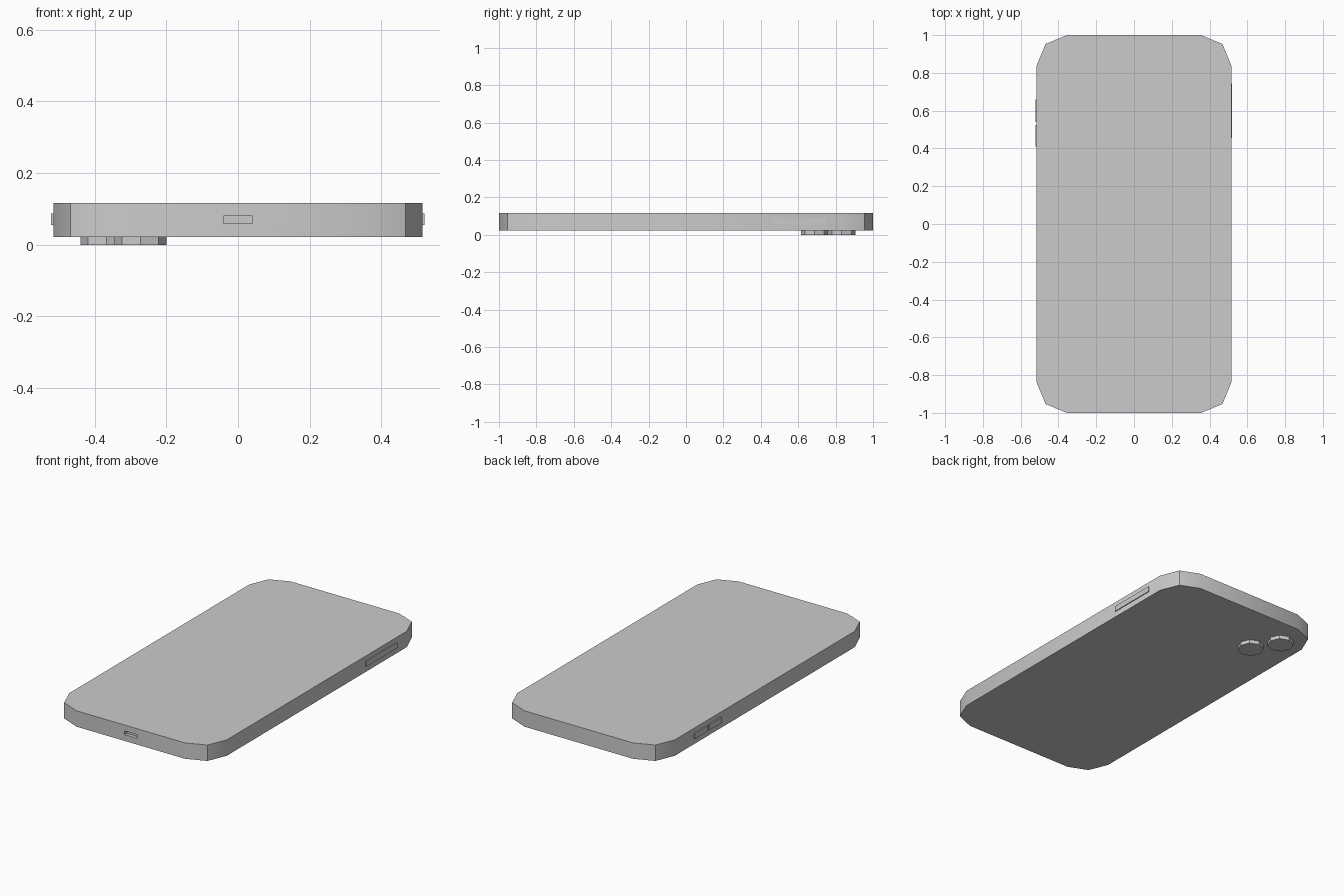
import bpy, bmesh, math
from math import cos, sin, pi

if "Cube" in bpy.data.objects:
    bpy.data.objects.remove(bpy.data.objects["Cube"])


def prism(name, outline, z0, z1):
    """Extrude a closed xy outline between two heights."""
    bm = bmesh.new()
    face = bm.faces.new([bm.verts.new((x, y, z0)) for x, y in outline])
    top = bmesh.ops.extrude_face_region(bm, geom=[face])["geom"]
    for v in top:
        if isinstance(v, bmesh.types.BMVert):
            v.co.z = z1
    bmesh.ops.recalc_face_normals(bm, faces=bm.faces)
    mesh = bpy.data.meshes.new(name)
    bm.to_mesh(mesh)
    bm.free()
    ob = bpy.data.objects.new(name, mesh)
    bpy.context.collection.objects.link(ob)
    return ob


def box(name, x0, x1, y0, y1, z0, z1):
    return prism(name, [(x0, y0), (x1, y0), (x1, y1), (x0, y1)], z0, z1)


# Body: slab with two-segment rounded corners
W, L, R = 0.515, 1.0, 0.16
outline = []
for i, (sx, sy) in enumerate([(1, 1), (-1, 1), (-1, -1), (1, -1)]):
    for k in range(3):
        a = i * pi / 2 + k * pi / 4
        outline.append((sx * (W - R) + R * cos(a), sy * (L - R) + R * sin(a)))
body = prism("phone_body", outline, 0.022, 0.116)

# Charging port: shallow slot cut in the bottom edge
cutter = box("port_cutter", -0.04, 0.04, -1.05, -0.98, 0.059, 0.081)
cut = body.modifiers.new("charging_port", "BOOLEAN")
cut.object = cutter
cut.solver = "EXACT"
bpy.context.view_layer.objects.active = body
body.select_set(True)
bpy.ops.object.modifier_apply(modifier=cut.name)
bpy.data.objects.remove(cutter)
bpy.ops.object.shade_smooth_by_angle(angle=math.radians(30))

# Side buttons
box("power_button", 0.50, 0.520, 0.455, 0.745, 0.055, 0.087)
box("volume_up_button", -0.522, -0.50, 0.54, 0.66, 0.055, 0.087)
box("volume_down_button", -0.522, -0.50, 0.41, 0.525, 0.055, 0.087)

# Octagonal camera lenses on the back, set diagonally
for name, cx, cy in [("upper_lens", -0.3675, 0.8325), ("lower_lens", -0.2725, 0.6875)]:
    ring = [(cx + 0.0725 * cos(k * pi / 4), cy + 0.0725 * sin(k * pi / 4)) for k in range(8)]
    prism(name, ring, 0.0, 0.03)
